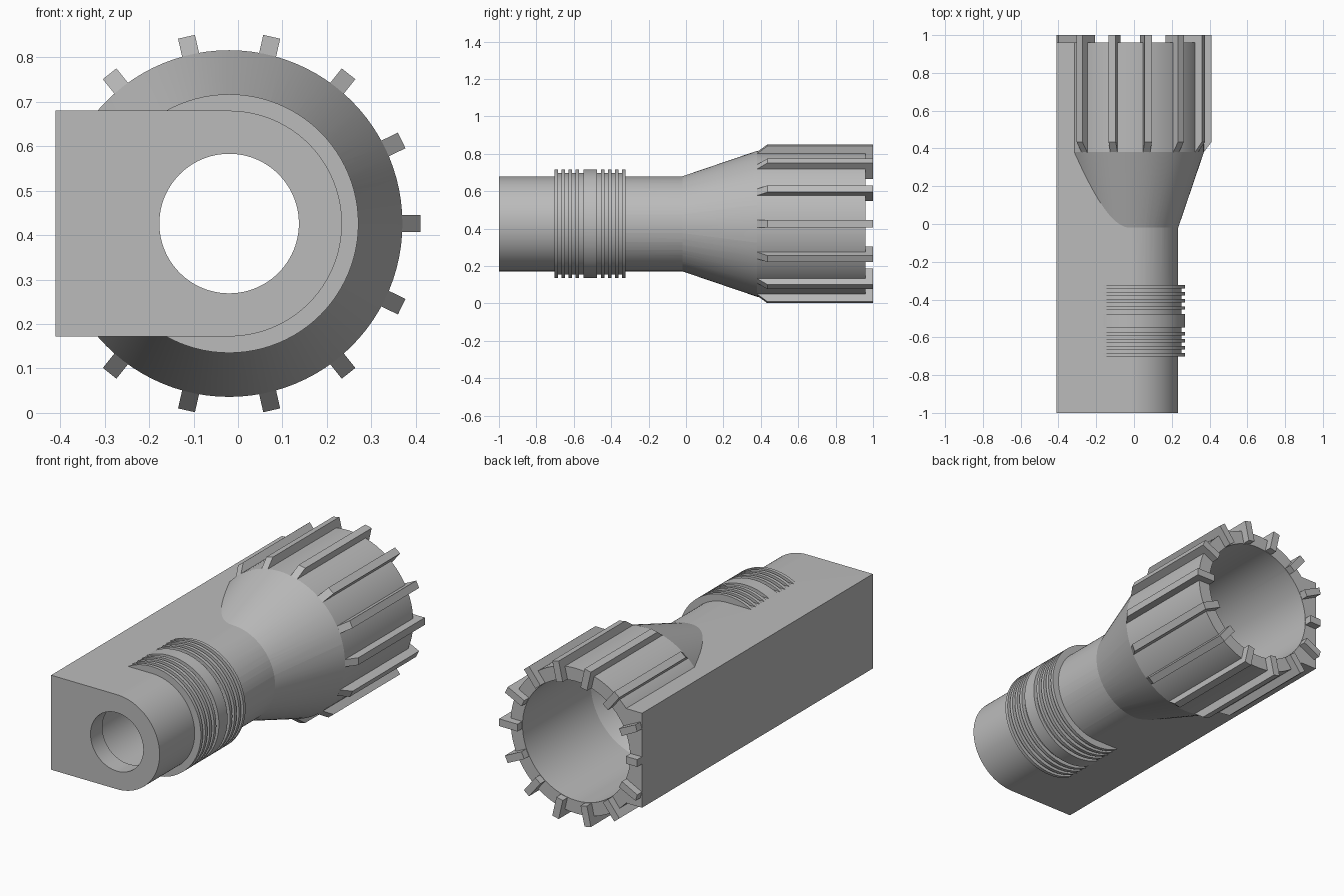
import bpy, bmesh, math

if "Cube" in bpy.data.objects:
    bpy.data.objects.remove(bpy.data.objects["Cube"], do_unlink=True)

CX, CZ = -0.02, 0.426      # axis of the tube
LEFT = -0.411              # flat side of the block
R_TUBE, R_RING, R_BELL = 0.254, 0.291, 0.390
SEG = 96

grey = bpy.data.materials.new("plain_grey")
grey.use_nodes = True
grey.diffuse_color = (0.5, 0.5, 0.5, 1)
grey.node_tree.nodes["Principled BSDF"].inputs["Base Color"].default_value = (0.5, 0.5, 0.5, 1)


def finish(name, bm):
    bmesh.ops.recalc_face_normals(bm, faces=bm.faces)
    mesh = bpy.data.meshes.new(name)
    bm.to_mesh(mesh)
    bm.free()
    mesh.materials.append(grey)
    obj = bpy.data.objects.new(name, mesh)
    bpy.context.collection.objects.link(obj)
    return obj


def select(obj):
    bpy.ops.object.select_all(action='DESELECT')
    obj.select_set(True)
    bpy.context.view_layer.objects.active = obj


def lathe(name, profile):
    """Closed solid turned about the tube axis from (y, radius) points."""
    bm = bmesh.new()
    angles = [math.tau * i / SEG for i in range(SEG)]
    rings = [[bm.verts.new((CX + r * math.cos(a), y, CZ + r * math.sin(a))) for a in angles]
             for y, r in profile]
    for a, b in zip(rings, rings[1:]):
        for i in range(SEG):
            j = (i + 1) % SEG
            bm.faces.new((a[i], a[j], b[j], b[i]))
    bm.faces.new(rings[0])
    bm.faces.new(rings[-1])
    return finish(name, bm)


def prism(bm, points, offset):
    """Extrude a closed outline by an offset vector."""
    face = bm.faces.new([bm.verts.new(p) for p in points])
    ext = bmesh.ops.extrude_face_region(bm, geom=[face])
    verts = [v for v in ext["geom"] if isinstance(v, bmesh.types.BMVert)]
    bmesh.ops.translate(bm, verts=verts, vec=offset)


def combine(target, tool, operation):
    select(target)
    mod = target.modifiers.new(operation, 'BOOLEAN')
    mod.operation = operation
    mod.solver = 'EXACT'
    mod.object = tool
    bpy.ops.object.modifier_apply(modifier=mod.name)
    bpy.data.objects.remove(tool, do_unlink=True)


# Block with one rounded side
arc = [math.radians(-90 + 180 * i / 48) for i in range(49)]
outline = [(CX + R_TUBE * math.cos(a), -1, CZ + R_TUBE * math.sin(a)) for a in arc]
outline += [(LEFT, -1, CZ + R_TUBE), (LEFT, -1, CZ - R_TUBE)]
bm = bmesh.new()
prism(bm, outline, (0, 1.96, 0))
body = finish("main_body", bm)

# Ribbed collar: four ridges, a wide band, four ridges
PITCH, RIDGE, R_GROOVE = 0.0375, 0.018, 0.271
starts = [-0.702 + PITCH * i for i in range(4)]
bands = [(y, y + RIDGE) for y in starts] + [(-0.549, -0.476)]
bands += [(-1.025 - b, -1.025 - a) for a, b in reversed(bands[:4])]
profile = []
for k, (a, b) in enumerate(bands):
    if k:
        profile.append((a, R_GROOVE))
    profile += [(a, R_RING), (b, R_RING)]
    if k < len(bands) - 1:
        profile.append((b, R_GROOVE))
combine(body, lathe("collar", profile), 'UNION')

# Flared bell at the back
bell = lathe("bell", [(-0.03, 0.2505), (0.38, R_BELL), (0.96, R_BELL)])
combine(body, bell, 'UNION')

# Stepped bore right through the body
R_BORE, R_CAVITY, R_MOUTH = 0.157, 0.2, 0.32
bore = lathe("bore_cutter", [(-1.1, R_BORE), (-0.9, R_BORE), (-0.9, R_CAVITY),
                             (0, R_CAVITY), (0.38, R_MOUTH), (1.1, R_MOUTH)])
combine(body, bore, 'DIFFERENCE')
select(body)
bpy.ops.object.shade_smooth_by_angle(angle=math.radians(15))

# Fins around the bell, trimmed flush with the flat side
COUNT, HALF, R_FIN, R_IN = 14, 0.0195, 0.431, 0.322
bm = bmesh.new()
for k in range(COUNT):
    a = math.tau * k / COUNT
    c, s = math.cos(a), math.sin(a)
    side = [(0.38, 0.325), (0.375, 0.386), (0.435, R_FIN), (1, R_FIN), (1, R_IN), (0.96, R_IN)]
    pts = [(CX + r * c + HALF * s, y, CZ + r * s - HALF * c) for y, r in side]
    prism(bm, pts, (-2 * HALF * s, 0, 2 * HALF * c))
for v in bm.verts:
    v.co.x = max(v.co.x, LEFT + 0.001)
finish("fins", bm)
